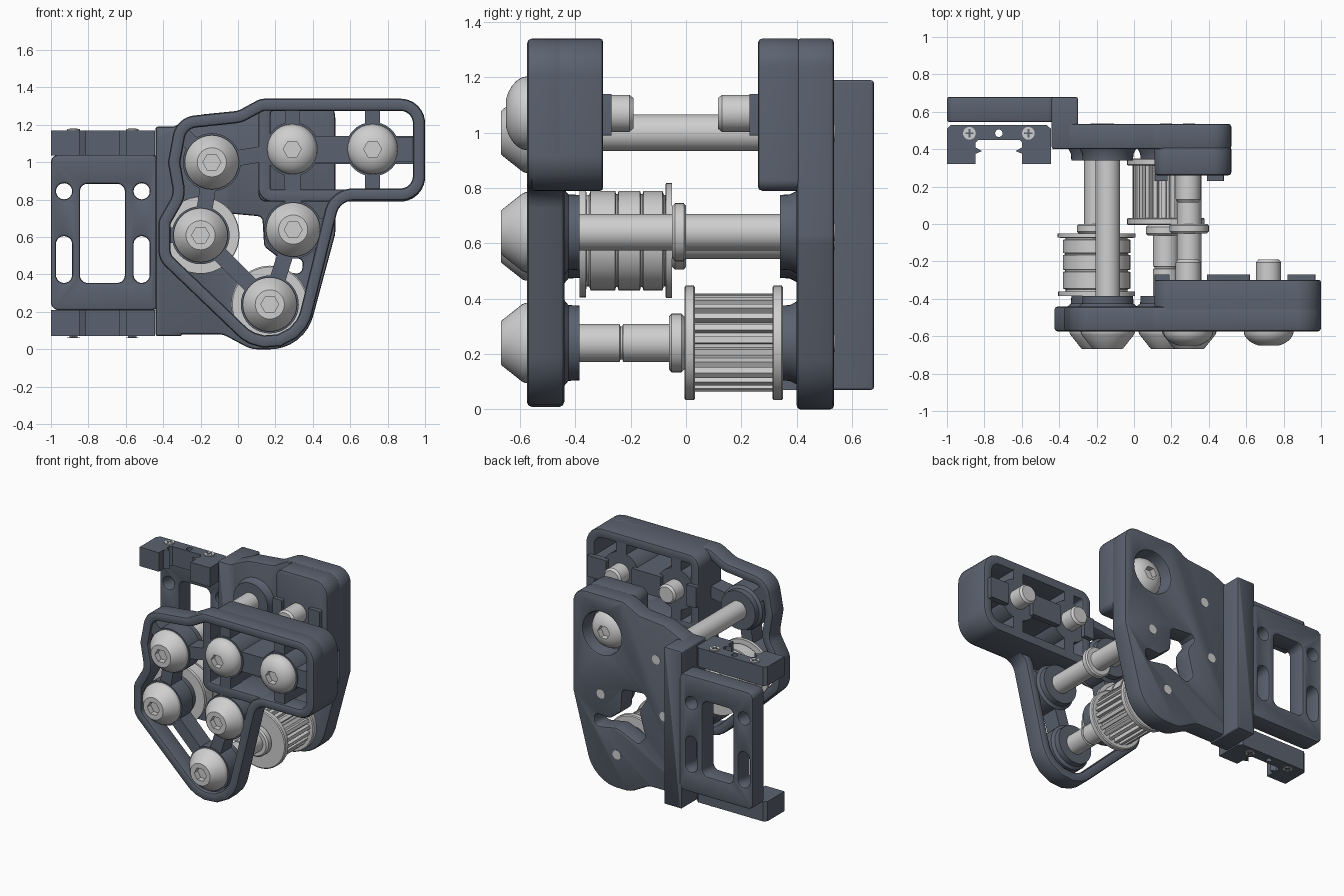
import bpy, bmesh, math
from mathutils import Vector

if "Cube" in bpy.data.objects:
    bpy.data.objects.remove(bpy.data.objects["Cube"])


def material(name, rgb):
    m = bpy.data.materials.new(name)
    m.use_nodes = True
    m.diffuse_color = (*rgb, 1)
    m.node_tree.nodes["Principled BSDF"].inputs["Base Color"].default_value = (*rgb, 1)
    return m


SLATE = material("slate plastic", (0.105, 0.123, 0.16))
METAL = material("light metal", (0.62, 0.62, 0.62))
parts = []


def finish(name, bm, mat):
    bmesh.ops.recalc_face_normals(bm, faces=bm.faces)
    mesh = bpy.data.meshes.new(name)
    bm.to_mesh(mesh)
    bm.free()
    mesh.materials.append(mat)
    ob = bpy.data.objects.new(name, mesh)
    bpy.context.collection.objects.link(ob)
    parts.append(ob)
    return ob


def prism(name, pts, lo, hi, mat=SLATE, axis="y", hole=None):
    """Extrude a flat outline along y (or z); hole is a matching inner outline."""
    place = (lambda p, t: (p[0], t, p[1])) if axis == "y" else (lambda p, t: (p[0], p[1], t))
    bm = bmesh.new()
    n = len(pts)
    loops = [[bm.verts.new(place(p, t)) for p in ring]
             for ring in ([pts, hole] if hole else [pts]) for t in (lo, hi)]
    pairs = [(0, 1)] + ([(2, 3), (0, 2), (1, 3)] if hole else [])
    for a, b in pairs:
        for i in range(n):
            j = (i + 1) % n
            bm.faces.new((loops[a][i], loops[a][j], loops[b][j], loops[b][i]))
    if not hole:
        bm.faces.new(loops[0])
        bm.faces.new(loops[1])
    return finish(name, bm, mat)


def lathe(name, c, profile, mat=METAL, n=40):
    """Revolve (radius, y) points about the y axis through c = (x, z)."""
    bm = bmesh.new()
    rings = [[bm.verts.new((c[0] + r * math.cos(math.tau * i / n), y,
                            c[1] + r * math.sin(math.tau * i / n))) for i in range(n)]
             for r, y in profile]
    for a, b in zip(rings, rings[1:]):
        for i in range(n):
            bm.faces.new((a[i], a[(i + 1) % n], b[(i + 1) % n], b[i]))
    bm.faces.new(rings[0])
    bm.faces.new(rings[-1])
    return finish(name, bm, mat)


def circle(c, r, n=32):
    return [(c[0] + r * math.cos(math.tau * i / n), c[1] + r * math.sin(math.tau * i / n)) for i in range(n)]


def rounded(corners, steps=8):
    """Polygon with each (x, z, radius) corner filleted."""
    out = []
    for i, (x, z, r) in enumerate(corners):
        p = Vector((x, z))
        u = (Vector(corners[i - 1][:2]) - p).normalized()
        v = (Vector(corners[(i + 1) % len(corners)][:2]) - p).normalized()
        half = u.angle(v) / 2
        t = r / math.tan(half)
        mid = p + (u + v).normalized() * r / math.sin(half)
        a, b = p + u * t - mid, p + v * t - mid
        for k in range(steps + 1):
            f = k / steps
            out.append(tuple(mid + (a * (1 - f) + b * f).normalized() * r))
    return out


def inset(pts, d):
    out = []
    for i, p in enumerate(pts):
        a, b, c = Vector(pts[i - 1]), Vector(p), Vector(pts[(i + 1) % len(pts)])
        n1, n2 = [Vector((-e.y, e.x)).normalized() for e in (b - a, c - b)]
        m = (n1 + n2).normalized()
        out.append(tuple(b + m * d / max(m.dot(n1), 0.5)))
    return out


def rect(x0, x1, z0, z1, r):
    return rounded([(x0, z0, r), (x1, z0, r), (x1, z1, r), (x0, z1, r)], 5)


def apply(ob, mod):
    bpy.context.view_layer.objects.active = ob
    bpy.ops.object.modifier_apply(modifier=mod.name)


def cut(ob, *cutters):
    for c in cutters:
        c.hide_render = True
        mod = ob.modifiers.new("cut", "BOOLEAN")
        mod.operation, mod.object, mod.solver = "DIFFERENCE", c, "EXACT"
        apply(ob, mod)
        parts.remove(c)
        bpy.data.objects.remove(c)
    return ob


def bevel(ob, w=0.018):
    mod = ob.modifiers.new("bevel", "BEVEL")
    mod.width, mod.segments, mod.limit_method = w, 2, "ANGLE"
    mod.angle_limit, mod.use_clamp_overlap = math.radians(50), False
    apply(ob, mod)
    return ob


def rib(a, b, w, lo, hi):
    a, b = Vector(a), Vector(b)
    s = (b - a).normalized() * w / 2
    s = Vector((-s.y, s.x))
    prism("front_rib", [a - s, b - s, b + s, a + s], lo, hi)


# Bolt centres (x, z)
A, B, C = (-0.14, 1.0), (0.29, 1.07), (0.72, 1.07)
D, E, F = (-0.2, 0.61), (0.295, 0.64), (0.17, 0.24)

# Front frame: rim, deep block rim, ribs and bosses
outline = rounded([(0.297, -0.214, 0.24), (0.545, 0.795, 0.09), (1, 0.795, 0.13), (1, 1.34, 0.13),
                   (0.12, 1.34, 0.1), (0, 1.275, 0.1), (-0.33, 1.24, 0.13), (-0.375, 1.0, 0.1),
                   (-0.345, 0.83, 0.1), (-0.425, 0.69, 0.08), (-0.425, 0.478, 0.12)])
bevel(prism("front_rim", outline, -0.575, -0.44, hole=inset(outline, 0.065)))
block = rounded([(0.11, 0.79, 0.07), (1, 0.79, 0.13), (1, 1.34, 0.13), (0.11, 1.34, 0.08)])
bevel(prism("front_block_rim", block, -0.56, -0.3, hole=inset(block, 0.065)), 0.01)
for a, b in ((A, B), (B, E), (A, D), (D, F), (E, F), (A, (-0.31, 1.16)), (D, (-0.39, 0.61)), (E, (0.48, 0.66))):
    rib(a, b, 0.085, -0.56, -0.44)
for a, b, w in ((B, C, 0.14), ((0.14, 1.07), B, 0.12), (B, (0.29, 1.31), 0.08), (B, (0.29, 0.82), 0.08),
                (C, (0.72, 1.31), 0.08), (C, (0.72, 0.82), 0.08), (C, (0.97, 1.07), 0.13)):
    rib(a, b, w, -0.56, -0.3)
for c in (A, D, E, F):
    lathe("front_boss", c, [(0.155, -0.565), (0.155, -0.44), (0.137, -0.425), (0.135, -0.385)], SLATE)
    lathe("back_boss", c, [(0.135, 0.34), (0.137, 0.375), (0.155, 0.41)], SLATE)
for c in (B, C):
    lathe("front_boss", c, [(0.145, -0.565), (0.145, -0.3)], SLATE)

# Alignment tabs on the two blocks
for x0, x1, y0, y1 in ((0.11, 0.19, -0.31, -0.27), (0.39, 0.62, -0.31, -0.27), (0.82, 0.97, -0.31, -0.27),
                       (0.11, 0.18, 0.23, 0.27), (0.39, 0.48, 0.23, 0.27)):
    prism("alignment_tab", rect(x0, x1, 0.99, 1.14, 0.005), y0, y1)

# Back plate with its opening and counterbore
back = rounded([(0.07, 0, 0.15), (0.354, 0, 0.24), (0.52, 0.617, 0.1), (0.52, 1.34, 0.1), (0.12, 1.34, 0.1),
                (0, 1.275, 0.1), (-0.2, 1.255, 0.1), (-0.435, 1.15, 0.03), (-0.435, 0.08, 0.02), (-0.08, 0.08, 0.1)])
opening = rounded([(-0.09, 0.73, 0.03), (0.13, 0.71, 0.03), (0.14, 0.55, 0.04), (0.23, 0.48, 0.04),
                   (0.35, 0.49, 0.03), (0.34, 0.4, 0.03), (0.17, 0.43, 0.06), (0, 0.36, 0.03),
                   (-0.05, 0.42, 0.03), (0, 0.6, 0.08)], 4)
plate = prism("back_plate", back, 0.4, 0.535)
cut(plate, prism("cutter", opening, 0.3, 0.7), prism("cutter", circle(B, 0.15), 0.42, 0.7))
bevel(plate, 0.014)
bevel(prism("back_block", rounded([(0.11, 0.79, 0.04), (0.52, 0.79, 0.04), (0.52, 1.34, 0.1), (0.11, 1.34, 0.06)]),
            0.26, 0.415), 0.015)

# Side bracket: step, windowed arm
bevel(prism("bracket_step", rect(-0.44, -0.3, 0.07, 1.19, 0.01), 0.4, 0.68), 0.012)
arm = prism("bracket_arm", rect(-1, -0.42, 0.21, 1.04, 0.04), 0.545, 0.68)
cut(arm, prism("cutter", rect(-0.845, -0.605, 0.355, 0.885, 0.04), 0.4, 0.8))
for x in (-0.93, -0.515):
    cut(arm, prism("cutter", circle((x, 0.845), 0.043), 0.4, 0.8),
        prism("cutter", rect(x - 0.043, x + 0.043, 0.355, 0.605, 0.042), 0.4, 0.8))
bevel(arm, 0.012)

# Belt clips with cross-head screws, above and below the arm
half = [(0, 0.45), (0.11, 0.45), (0.125, 0.435), (0.125, 0.41), (0.09, 0.39), (0.125, 0.375),
        (0.125, 0.32), (0.2775, 0.32), (0.2775, 0.51), (0.255, 0.53)]
mid = -0.7225
clip_shape = [(mid + x, y) for x, y in half] + [(mid - x, y) for x, y in half[:0:-1]]
for lo, hi, face, s in ((1.035, 1.17, 1.17, 1), (0.07, 0.21, 0.07, -1)):
    clip = prism("belt_clip", clip_shape, lo, hi, axis="z")
    cut(clip, prism("cutter", circle((mid, 0.485), 0.02, 20), lo - 0.1, hi + 0.1, axis="z"))
    for x in (-0.88, -0.565):
        prism("clip_screw", circle((x, 0.485), 0.034, 24), face - 0.005, face + s * 0.008, METAL, "z")
        for w, h in ((0.022, 0.005), (0.005, 0.022)):
            prism("screw_cross", [(x - w, 0.485 - h), (x + w, 0.485 - h), (x + w, 0.485 + h), (x - w, 0.485 + h)],
                  face, face + s * 0.01, SLATE, "z")


# Bolts: conical heads on the shafts, domed heads on the blocks
def bolt_head(name, c, profile, tip, s):
    head = lathe(name, c, profile)
    cut(head, prism("cutter", circle(c, 0.048, 6), min(tip - s * 0.02, tip + s * 0.04), max(tip - s * 0.02, tip + s * 0.04)))


for c in (A, D, E, F):
    bolt_head("cone_bolt", c, [(0.078, -0.668), (0.083, -0.664), (0.14, -0.592), (0.145, -0.58), (0.145, -0.55)], -0.668, 1)


def dome(base, s):
    angles = [math.radians(a) for a in (68, 55, 42, 28, 14, 0)]
    return [(0.134 * math.cos(a), base - s * 0.085 * math.sin(a)) for a in angles] + [(0.134, base + s * 0.02)]


for c in (B, C):
    bolt_head("dome_bolt", c, dome(-0.572, 1), -0.65, 1)
    lathe("dome_bolt_tip", c, [(0.067, -0.4), (0.067, -0.205), (0.055, -0.19)])
bolt_head("rear_dome_bolt", B, dome(0.435, -1), 0.513, -1)
lathe("rear_bolt_tip", B, [(0.055, 0.115), (0.067, 0.13), (0.067, 0.3)])

# Shafts with their ends showing at the back
for c in (A, D, E):
    lathe("shaft", c, [(0.066, -0.5), (0.066, 0.42)])
lathe("lower_shaft", F, [(0.069, -0.5), (0.069, -0.24), (0.06, -0.237), (0.06, -0.23), (0.069, -0.227), (0.069, 0.42)])
for c in (A, D, E, F):
    lathe("shaft_end", c, [(0.032, 0.5), (0.032, 0.538)])

# Smooth idler with grooved bearings
idler = [(0.1, -0.385), (0.205, -0.385), (0.205, -0.362), (0.165, -0.36), (0.165, -0.35), (0.18, -0.345)]
for y in (-0.25, -0.16):
    idler += [(0.18, y - 0.006), (0.168, y - 0.003), (0.168, y + 0.003), (0.18, y + 0.006)]
idler += [(0.18, -0.085), (0.165, -0.08), (0.165, -0.075), (0.208, -0.073), (0.208, -0.05), (0.1, -0.05)]
lathe("idler_pulley", D, idler, n=48)
lathe("idler_washer", D, [(0.095, -0.05), (0.105, -0.04), (0.105, -0.008), (0.095, 0)])
lathe("shaft_washer", E, [(0.095, -0.05), (0.105, -0.04), (0.105, -0.008), (0.095, 0)])

# Toothed pulley with flanges
teeth = []
for i in range(24):
    for f, r in ((0, 0.178), (0.5, 0.178), (0.58, 0.15), (0.92, 0.15)):
        t = math.tau * (i + f) / 24
        teeth.append((F[0] + r * math.cos(t), F[1] + r * math.sin(t)))
prism("pulley_teeth", teeth, 0.02, 0.33, METAL)
for y in (-0.006, 0.312):
    lathe("pulley_flange", F, [(0.2, y), (0.207, y + 0.005), (0.207, y + 0.034), (0.2, y + 0.039)], n=48)
lathe("pulley_washer", F, [(0.095, -0.062), (0.106, -0.052), (0.106, -0.016), (0.095, -0.006)])

# Smooth curved surfaces, keep hard edges
bpy.ops.object.select_all(action="DESELECT")
for ob in parts:
    ob.select_set(True)
bpy.context.view_layer.objects.active = parts[0]
bpy.ops.object.shade_smooth_by_angle(angle=math.radians(32))
